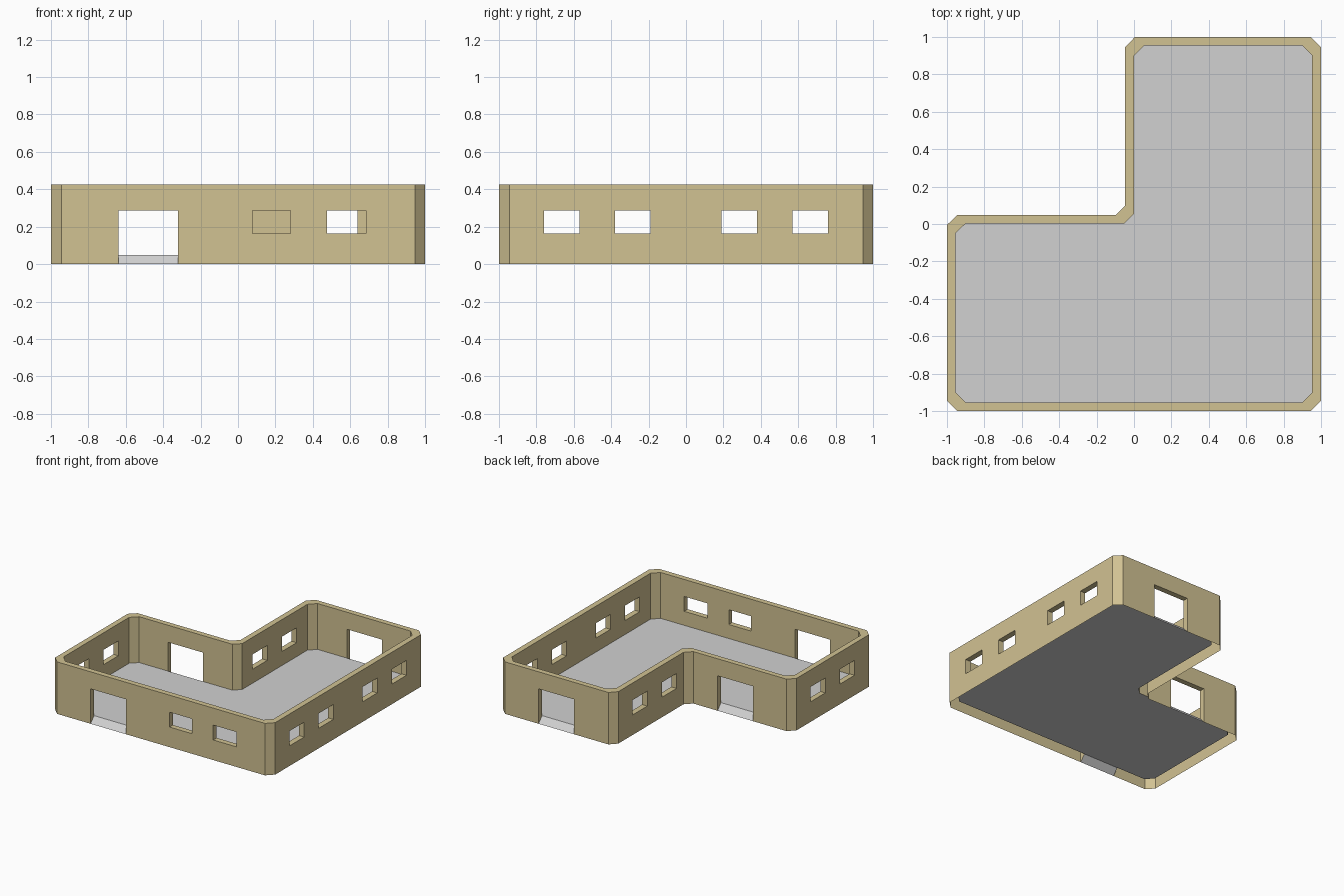
import bpy
import bmesh

cube = bpy.data.objects.get("Cube")
if cube:
    bpy.data.objects.remove(cube, do_unlink=True)


def make_material(name, color):
    mat = bpy.data.materials.new(name)
    mat.use_nodes = True
    mat.diffuse_color = (*color, 1)
    bsdf = next(n for n in mat.node_tree.nodes if n.type == 'BSDF_PRINCIPLED')
    bsdf.inputs["Base Color"].default_value = (*color, 1)
    return mat


def make_object(name, faces, mat):
    bm = bmesh.new()
    for pts in faces:
        bm.faces.new([bm.verts.new(p) for p in pts])
    bmesh.ops.remove_doubles(bm, verts=bm.verts, dist=0.0005)
    mesh = bpy.data.meshes.new(name)
    bm.to_mesh(mesh)
    bm.free()
    mesh.materials.append(mat)
    obj = bpy.data.objects.new(name, mesh)
    bpy.context.collection.objects.link(obj)


tan = make_material("tan plaster", (0.64, 0.54, 0.29))
grey = make_material("grey floor", (0.64, 0.64, 0.64))

TOP, SILL, HEAD, FLOOR = 0.427, 0.165, 0.287, 0.05

# L-shaped outlines with chamfered corners, counter-clockwise
outer = [(-.945, -1), (.945, -1), (1, -.945), (1, .945), (.945, 1), (.005, 1),
         (-.047, .945), (-.047, .1), (-.1, .047), (-.945, .047), (-1, -.005), (-1, -.945)]
inner = [(-.9, -.955), (.9, -.955), (.953, -.9), (.953, .9), (.9, .955), (.055, .955),
         (0, .9), (0, .055), (-.053, .003), (-.9, .003), (-.955, -.05), (-.955, -.9)]

# Openings for each straight wall: start, end, is it a door
front_windows = [(-.76, -.57, False), (-.38, -.19, False)]
rear_windows = [(.19, .38, False), (.57, .76, False)]
left_door, back_door = (-.64, -.32, True), (.32, .64, True)
openings = {0: [left_door, (.078, .28, False), (.475, .685, False)],
            2: front_windows + rear_windows,
            4: [back_door], 6: rear_windows, 8: [left_door], 10: front_windows}


def on_wall(line, i, axis, coord, z):
    """Point on wall i of an outline, at a world coordinate along the axis."""
    a, b = line[i], line[(i + 1) % len(line)]
    t = (coord - a[axis]) / (b[axis] - a[axis])
    return (a[0] + (b[0] - a[0]) * t, a[1] + (b[1] - a[1]) * t, z)


walls, ramps = [], []
for i in range(len(outer)):
    j = (i + 1) % len(outer)
    holes = openings.get(i, [])
    axis = 0 if abs(outer[j][0] - outer[i][0]) > abs(outer[j][1] - outer[i][1]) else 1
    reverse = outer[j][axis] < outer[i][axis]

    # Outer and inner wall skins, leaving the openings empty
    for line, base in ((outer, 0), (inner, FLOOR)):
        cuts = sorted([line[i][axis], line[j][axis]] + [c for h in holes for c in h[:2]],
                      reverse=reverse)
        levels = [base, SILL, HEAD, TOP]
        for u, v in zip(cuts, cuts[1:]):
            hole = next((h for h in holes if h[0] < (u + v) / 2 < h[1]), None)
            for k, (low, high) in enumerate(zip(levels, levels[1:])):
                if hole and (k == 1 or (k == 0 and hole[2])):
                    continue
                quad = [on_wall(line, i, axis, u, low), on_wall(line, i, axis, v, low),
                        on_wall(line, i, axis, v, high), on_wall(line, i, axis, u, high)]
                walls.append(quad if line is outer else quad[::-1])

    # Wall top
    walls.append([(*p, TOP) for p in (outer[i], outer[j], inner[j], inner[i])])

    # Reveals, with a sloped ramp at the foot of each door
    for start, end, door in holes:
        u, v = (end, start) if reverse else (start, end)
        rims = []
        for line, base in ((outer, 0), (inner, FLOOR)):
            low = base if door else SILL
            rims.append([on_wall(line, i, axis, u, low), on_wall(line, i, axis, v, low),
                         on_wall(line, i, axis, v, HEAD), on_wall(line, i, axis, u, HEAD)])
        for k in range(4):
            n = (k + 1) % 4
            quad = [rims[0][k], rims[0][n], rims[1][n], rims[1][k]]
            (ramps if door and k == 0 else walls).append(quad)

make_object("walls", walls, tan)
make_object("door_ramps", ramps, grey)
make_object("floor", [[(*p, FLOOR) for p in inner]], grey)
